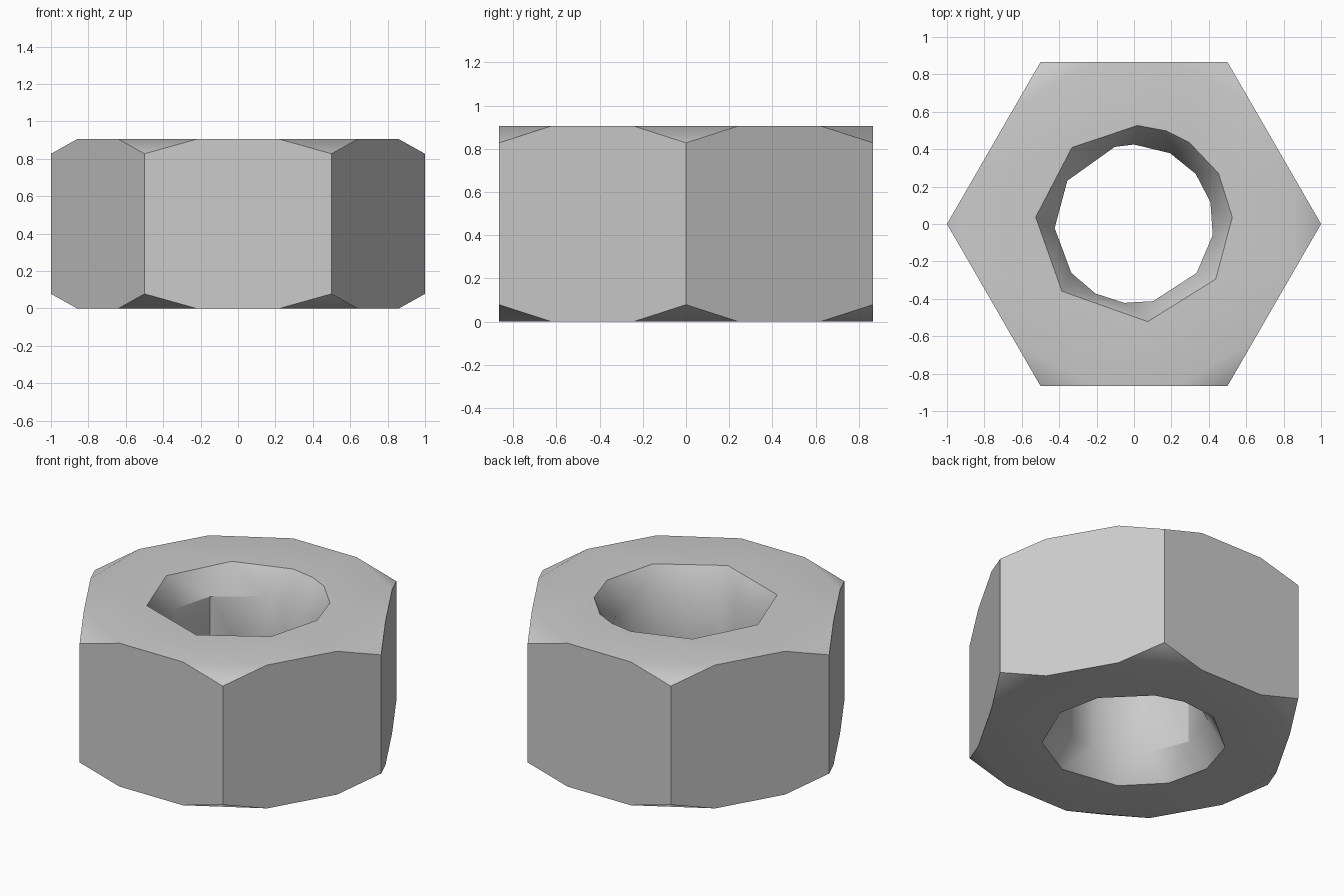
import bpy
import bmesh
from math import cos, sin, radians, sqrt

if "Cube" in bpy.data.objects:
    bpy.data.objects.remove(bpy.data.objects["Cube"])

HEIGHT = 0.905
CHAMFER = 0.078      # drop of the corners
FLAT = sqrt(3) / 2   # centre to flat side
RIM, BORE, SINK = 0.527, 0.425, 0.16

# Angles of the uneven low-poly rings, in degrees
TOP_RIM = (4, 31, 56, 71, 88, 129, 176, 223, 278, 326)
LOW_RIM = (27, 63, 83, 110, 149, 178, 208, 240, 281, 317, 357)
BORE_RING = (16, 39, 63, 90, 104, 147, 183, 218, 241, 263, 284, 322, 352)

bm = bmesh.new()


def ring(radius, angles, z):
    return [bm.verts.new((radius * cos(radians(a)), radius * sin(radians(a)), z))
            for a in angles]


def loop_edges(verts):
    pairs = zip(verts, verts[1:] + verts[:1])
    return [bm.edges.get(p) or bm.edges.new(p) for p in pairs]


def skirt(ring_a, ring_b):
    """Convex band between two rings, left open at both ends."""
    hull = bmesh.ops.convex_hull(bm, input=ring_a + ring_b)
    caps = [f for f in hull["geom"] if isinstance(f, bmesh.types.BMFace)
            and (set(f.verts) <= set(ring_a) or set(f.verts) <= set(ring_b))]
    bmesh.ops.delete(bm, geom=caps, context="FACES_ONLY")
    keep = set(loop_edges(ring_a) + loop_edges(ring_b))
    loose = [e for e in bm.edges if not e.link_faces and e not in keep]
    bmesh.ops.delete(bm, geom=loose, context="EDGES")


# Six flat sides, each an eight-sided face clipped at its corners
hexagon = range(0, 360, 60)
low_corners = ring(1, hexagon, CHAMFER)
high_corners = ring(1, hexagon, HEIGHT - CHAMFER)
near, far = 30 - 14.3, 30 + 14.3
clip_angles = [a + d for a in hexagon for d in (near, far)]
clip_radius = FLAT / cos(radians(14.3))
low_edge = ring(clip_radius, clip_angles, 0)
high_edge = ring(clip_radius, clip_angles, HEIGHT)
for i in range(6):
    j = (i + 1) % 6
    bm.faces.new((low_corners[i], low_edge[2 * i], low_edge[2 * i + 1], low_corners[j],
                  high_corners[j], high_edge[2 * i + 1], high_edge[2 * i], high_corners[i]))
    # Chamfered corners
    bm.faces.new((high_corners[i], high_edge[2 * i], high_edge[2 * i - 1]))
    bm.faces.new((low_corners[i], low_edge[2 * i - 1], low_edge[2 * i]))

# Bore and countersinks
low_rim = ring(RIM, LOW_RIM, 0)
low_bore = ring(BORE, BORE_RING, SINK)
high_bore = ring(BORE, BORE_RING, HEIGHT - SINK)
high_rim = ring(RIM, TOP_RIM, HEIGHT)
skirt(low_rim, low_bore)
skirt(high_bore, high_rim)
for i in range(len(low_bore)):
    bm.faces.new((low_bore[i - 1], low_bore[i], high_bore[i], high_bore[i - 1]))

# Flat end faces around the hole
for outer, inner in ((low_edge, low_rim), (high_edge, high_rim)):
    bmesh.ops.triangle_fill(bm, use_beauty=True, use_dissolve=False,
                            edges=loop_edges(outer) + loop_edges(inner))
bmesh.ops.recalc_face_normals(bm, faces=bm.faces)

mesh = bpy.data.meshes.new("hex_nut")
bm.to_mesh(mesh)
bm.free()
nut = bpy.data.objects.new("hex_nut", mesh)
bpy.context.collection.objects.link(nut)

# Grey metal
metal = bpy.data.materials.new("grey_metal")
metal.use_nodes = True
colour = (0.6, 0.6, 0.6, 1)
metal.diffuse_color = colour
metal.node_tree.nodes["Principled BSDF"].inputs["Base Color"].default_value = colour
mesh.materials.append(metal)

bpy.ops.object.select_all(action="DESELECT")
nut.select_set(True)
bpy.context.view_layer.objects.active = nut
bpy.ops.object.shade_smooth_by_angle(angle=radians(35))
